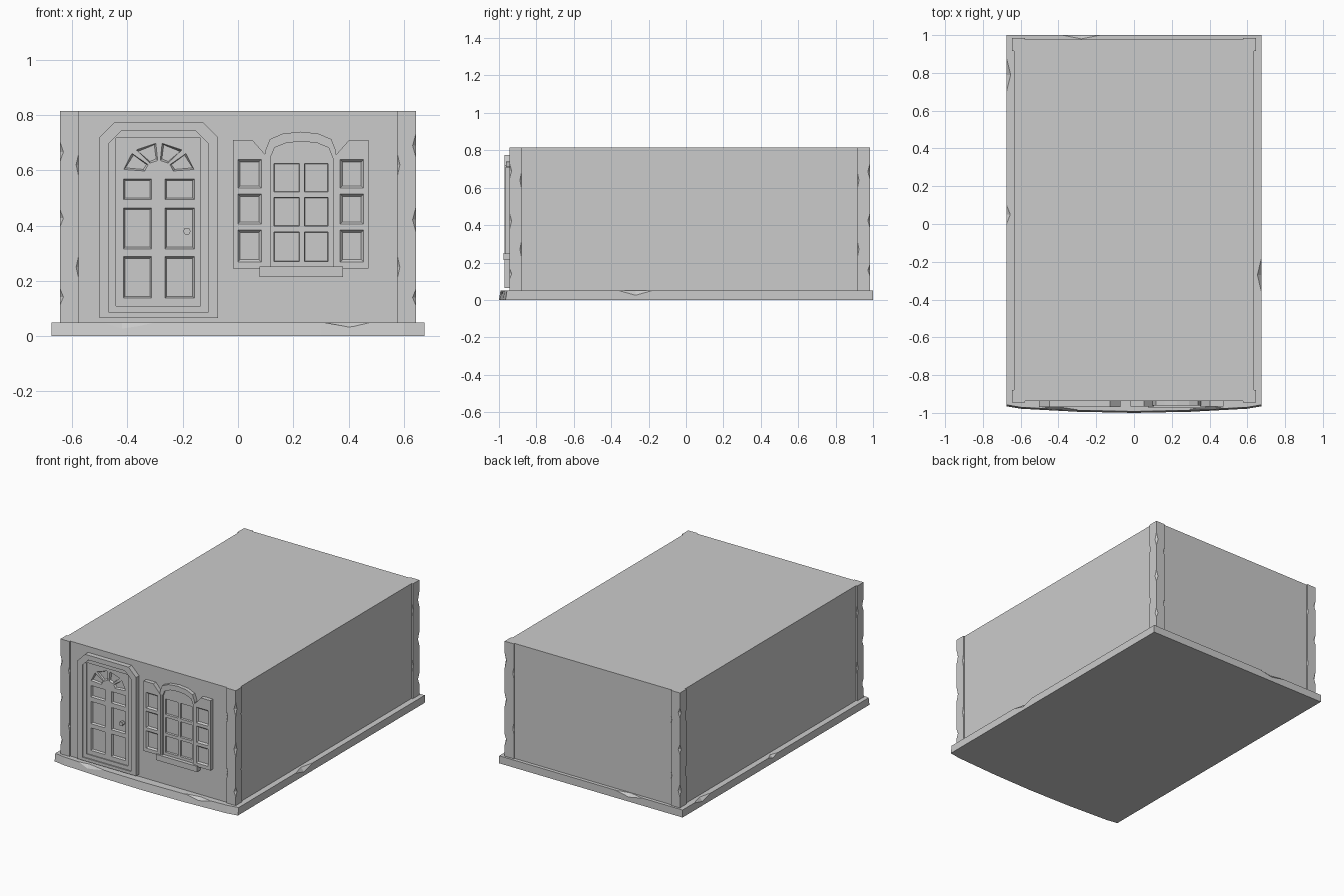
import bpy, bmesh, math, random
from mathutils import Vector

random.seed(4)
old = bpy.data.objects.get("Cube")
if old:
    bpy.data.objects.remove(old, do_unlink=True)

grey = bpy.data.materials.new("plain_grey")
grey.use_nodes = True
COLOUR = (0.6, 0.6, 0.6, 1)
grey.diffuse_color = COLOUR
grey.node_tree.nodes["Principled BSDF"].inputs["Base Color"].default_value = COLOUR


def finish(name, bm):
    bmesh.ops.recalc_face_normals(bm, faces=bm.faces)
    mesh = bpy.data.meshes.new(name)
    bm.to_mesh(mesh)
    bm.free()
    mesh.materials.append(grey)
    ob = bpy.data.objects.new(name, mesh)
    bpy.context.collection.objects.link(ob)
    return ob


def add_prism(bm, outline, y0, y1, taper=0.0):
    """Extrude an (x, z) outline along y; taper pulls the y1 end inward."""
    c = sum((Vector(p) for p in outline), Vector((0, 0))) / len(outline)
    a = [bm.verts.new((x, y0, z)) for x, z in outline]
    b = []
    for p in outline:
        d = Vector(p) - c
        q = c + Vector([math.copysign(max(abs(v) - taper, 0), v) for v in d])
        b.append(bm.verts.new((q.x, y1, q.y)))
    bm.faces.new(a)
    bm.faces.new(b[::-1])
    n = len(a)
    for i in range(n):
        bm.faces.new((a[i], b[i], b[(i + 1) % n], a[(i + 1) % n]))


def cut(ob, cutter):
    mod = ob.modifiers.new("cut", 'BOOLEAN')
    mod.object = cutter
    mod.operation = 'DIFFERENCE'
    mod.solver = 'EXACT'
    cutter.hide_render = True
    deps = bpy.context.evaluated_depsgraph_get()
    mesh = bpy.data.meshes.new_from_object(ob.evaluated_get(deps))
    ob.modifiers.clear()
    ob.data = mesh
    bpy.data.objects.remove(cutter, do_unlink=True)


def plate(name, outline, back, front, holes=(), depth=None, taper=0.0):
    """Flat part on the front wall, with through holes or tapered recesses."""
    bm = bmesh.new()
    add_prism(bm, outline, back, front)
    ob = finish(name, bm)
    if holes:
        bm = bmesh.new()
        end = back - -0.01 if depth is None else front + depth
        for h in holes:
            add_prism(bm, h, front - 0.0005, end, taper)
        cut(ob, finish("cutter", bm))
    return ob


def rect(x0, x1, z0, z1):
    return [(x0, z0), (x1, z0), (x1, z1), (x0, z1)]


def clipped(x0, x1, z0, z1, c):
    return [(x0, z0), (x1, z0), (x1, z1 - c), (x1 - c, z1), (x0 + c, z1), (x0, z1 - c)]


def arch(x0, x1, z0, spring, rise, n=6):
    cx, r = (x0 + x1) / 2, (x1 - x0) / 2
    top = [(cx + r * math.cos(math.pi * i / n),
            spring + rise * math.sin(math.pi * i / n) ** 0.7) for i in range(1, n)]
    return [(x0, z0), (x1, z0), (x1, spring)] + top + [(x0, spring)]


def box(name, x0, x1, y0, y1, z0, z1):
    bm = bmesh.new()
    add_prism(bm, rect(x0, x1, z0, z1), y0, y1)
    return finish(name, bm)


def chip(ob, spots):
    """Break worn notches out of edges: (position, half sizes)."""
    bm = bmesh.new()
    for pos, size in spots:
        made = bmesh.ops.create_uvsphere(bm, u_segments=4, v_segments=2, radius=1)
        for v in made['verts']:
            v.co = Vector([p + s * c for p, s, c in zip(pos, size, v.co)])
    cut(ob, finish("cutter", bm))


# Ground slab with a bowed front edge and worn rim
bm = bmesh.new()
plan = [(0.675, 1), (-0.675, 1), (-0.675, -0.965), (-0.6, -0.978), (-0.3, -0.994), (0, -1),
        (0.3, -0.994), (0.6, -0.978), (0.675, -0.965)]
low = [bm.verts.new((x, y, 0)) for x, y in plan]
high = [bm.verts.new((x, y + (0.008 if y < 0 else 0), 0.05)) for x, y in plan]
bm.faces.new(low)
bm.faces.new(high)
for i in range(len(plan)):
    j = (i + 1) % len(plan)
    bm.faces.new((low[i], low[j], high[j], high[i]))
slab = finish("ground_slab", bm)
chip(slab, [((0.675, -0.27, 0.05), (0.022, 0.09, 0.025)), ((-0.675, 0.79, 0.05), (0.022, 0.09, 0.022)),
            ((-0.675, 0.05, 0.05), (0.02, 0.05, 0.015)), ((-0.28, 1, 0.05), (0.1, 0.02, 0.02)),
            ((-0.42, -0.985, 0.05), (0.13, 0.02, 0.025)), ((0.4, -0.982, 0.05), (0.11, 0.02, 0.018))])

# House body
box("house_body", -0.636, 0.636, -0.937, 0.977, 0.05, 0.815)

# Corner posts, chipped along their outer and inner edges
for sx, side in ((-1, "right"), (1, "left")):
    for ye, yi, end in ((-0.945, -0.88, "front"), (0.985, 0.917, "back")):
        xs = sorted((sx * 0.645, sx * 0.578))
        ys = sorted((ye, yi))
        post = box(f"{end}_{side}_post", *xs, *ys, 0.05, 0.815)
        spots = []
        for z in (0.15, 0.43, 0.68):
            z += random.uniform(-0.015, 0.015)
            spots.append(((sx * 0.645, ye, z), (0.013, 0.013, random.uniform(0.03, 0.05))))
        for z in (0.25, 0.62):
            spots.append(((sx * 0.578, ye, z), (0.008, 0.008, 0.035)))
            spots.append(((sx * 0.645, yi, z + 0.02), (0.008, 0.008, 0.04)))
        chip(post, spots)

# Door surround in two steps
outer = clipped(-0.502, -0.072, 0.065, 0.775, 0.055)
middle = clipped(-0.467, -0.108, 0.085, 0.743, 0.045)
inner = rect(-0.442, -0.135, 0.11, 0.718)
plate("door_surround", outer, -0.93, -0.97, [middle])
plate("door_inner_frame", middle, -0.93, -0.962, [inner])

# Door leaf with sunken panels and a fan of wedges
panels = []
for z0, z1 in ((0.138, 0.288), (0.316, 0.464), (0.494, 0.57)):
    panels += [rect(-0.415, -0.312, z0, z1), rect(-0.264, -0.158, z0, z1)]
for k in range(4):
    a0, a1 = (math.radians(45 * k + d) for d in (5, 40))
    wedge = [(0.4, a0), (1, a0), (1, a1), (0.4, a1)]
    panels.append([(-0.286 + 0.128 * r * math.cos(a), 0.594 + 0.105 * r * math.sin(a)) for r, a in wedge])
plate("door_leaf", inner, -0.93, -0.955, panels, 0.012, 0.006)

# Door knob
plate("door_knob", [(-0.185 + 0.014 * math.cos(i * math.pi / 3), 0.38 + 0.014 * math.sin(i * math.pi / 3))
                    for i in range(6)], -0.935, -0.968)

# Arched window: frame, glazing bars over the wall, sill
opening = arch(0.117, 0.343, 0.25, 0.645, 0.06)
plate("window_frame", arch(0.098, 0.355, 0.25, 0.67, 0.07), -0.93, -0.962, [opening])
panes = [rect(x0, x1, z0, z1) for x0, x1 in ((0.13, 0.222), (0.24, 0.326))
         for z0, z1 in ((0.27, 0.378), (0.398, 0.502), (0.522, 0.625))]
plate("window_bars", opening, -0.93, -0.95, panes, 0.012, 0.002)
plate("window_sill", rect(0.078, 0.38, 0.214, 0.252), -0.93, -0.975)

# Shutters with sunken panels, mirrored about the window centre
for s, side in ((-1, "right"), (1, "left")):
    def place(pts):
        return [(0.227 + s * x, z) for x, z in pts]
    shape = [(0.122, 0.245), (0.246, 0.245), (0.246, 0.71), (0.175, 0.71), (0.122, 0.65)]
    slots = [place(rect(0.142, 0.228, z0, z1)) for z0, z1 in ((0.268, 0.385), (0.405, 0.515), (0.535, 0.64))]
    plate(f"{side}_shutter", place(shape), -0.93, -0.965, slots, 0.01, 0.009)
